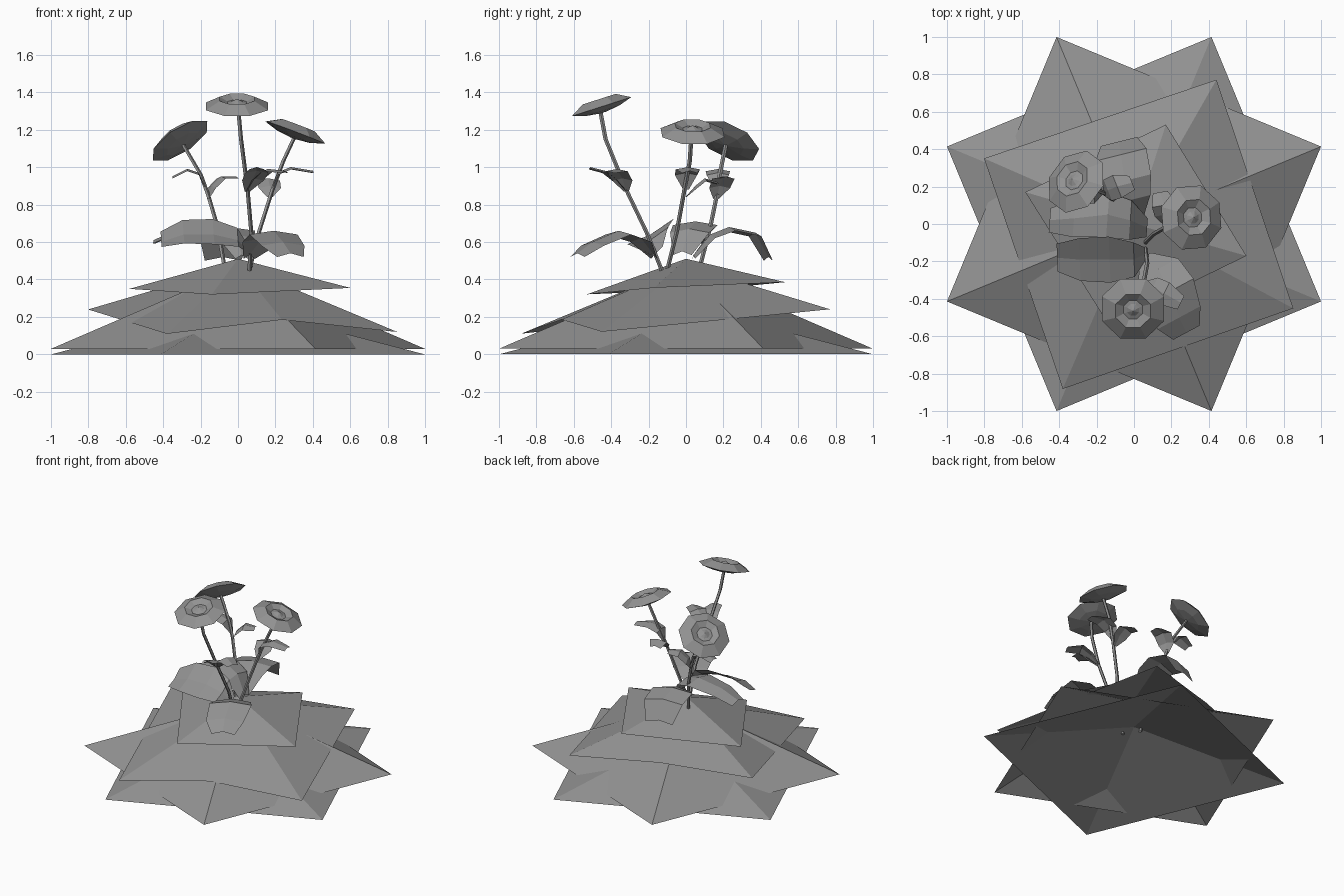
import bpy, math
from mathutils import Vector

if "Cube" in bpy.data.objects:
    bpy.data.objects.remove(bpy.data.objects["Cube"])

# Darker grey for the whole model
grey = bpy.data.materials.new("dark_grey")
grey.diffuse_color = (0.29, 0.29, 0.29, 1)
grey.use_nodes = True
grey.node_tree.nodes["Principled BSDF"].inputs["Base Color"].default_value = grey.diffuse_color


def mesh(name, verts, faces):
    me = bpy.data.meshes.new(name)
    me.from_pydata([tuple(v) for v in verts], [], faces)
    me.update()
    me.materials.append(grey)
    ob = bpy.data.objects.new(name, me)
    bpy.context.collection.objects.link(ob)
    return ob


def leaf_layer(name, corners, apex, lifts=(0, 0, 0, 0)):
    """Open four-cornered tent; lifts raise the middle of each edge."""
    c = [Vector(p) for p in corners]
    rim = []
    for i in range(4):
        rim += [c[i], (c[i] + c[(i + 1) % 4]) / 2 + Vector((0, 0, lifts[i]))]
    mesh(name, [Vector(apex)] + rim, [(0, 1 + i, 1 + (i + 1) % 8) for i in range(8)])


def stem(name, pts, r=0.012, n=5):
    verts, faces = [], []
    for p in pts:
        for k in range(n):
            a = 2 * math.pi * k / n
            verts.append(Vector(p) + Vector((r * math.cos(a), r * math.sin(a), 0)))
    for j in range(len(pts) - 1):
        for k in range(n):
            m = (k + 1) % n
            faces.append((j * n + k, j * n + m, (j + 1) * n + m, (j + 1) * n + k))
    mesh(name, verts, faces)


def bloom(name, centre, normal, n=8):
    """Octagonal dish flower lathed from a profile, tilted along its normal."""
    prof = [(0.015, -0.045), (0.10, -0.035), (0.18, -0.012), (0.10, 0.03),
            (0.055, 0.008), (0.035, 0.012)]
    q = Vector(normal).to_track_quat('Z', 'Y')
    verts, faces = [], []
    for r, z in prof:
        for k in range(n):
            a = 2 * math.pi * (k + 0.5) / n
            verts.append(q @ Vector((r * math.cos(a), r * math.sin(a), z)) + Vector(centre))
    for j in range(len(prof) - 1):
        for k in range(n):
            m = (k + 1) % n
            faces.append((j * n + k, j * n + m, (j + 1) * n + m, (j + 1) * n + k))
    verts.append(q @ Vector((0, 0, 0.03)) + Vector(centre))
    top = (len(prof) - 1) * n
    faces += [(top + k, top + (k + 1) % n, len(verts) - 1) for k in range(n)]
    faces.append(tuple(reversed(range(n))))
    mesh(name, verts, faces)


def leaf(name, pts, widths, roll=0.0, fold=0.02):
    """Folded strip along a path; negative roll lowers the left-hand side."""
    p = [Vector(v) for v in pts]
    d = p[-1] - p[0]
    side = Vector((-d.y, d.x, 0)).normalized() + Vector((0, 0, roll))
    side.normalize()
    verts, faces = [], []
    for v, w in zip(p, widths):
        dip = Vector((0, 0, fold if w > 0.05 else 0))
        verts += [v + side * w / 2 - dip, v, v - side * w / 2 - dip]
    for j in range(len(p) - 1):
        for k in (0, 1):
            a = j * 3 + k
            faces.append((a + 3, a + 4, a + 1, a))
    mesh(name, verts, faces)


# Star-shaped mound of overlapping tents
for name, start, z, top in (("mound_lower", 67.5, 0.0, 0.26), ("mound_upper", 22.5, 0.03, 0.46)):
    ang = [math.radians(start + 90 * i) for i in range(4)]
    leaf_layer(name, [(1.08 * math.cos(a), 1.08 * math.sin(a), z) for a in ang], (0, 0, top))
leaf_layer("mound_middle",
           [(-0.8, 0.35, 0.24), (-0.38, -0.88, 0.11), (0.85, -0.45, 0.12), (0.44, 0.77, 0.24)],
           (0, 0, 0.475), (0, 0.07, 0, 0.03))
leaf_layer("mound_top",
           [(-0.58, 0.17, 0.35), (-0.14, -0.53, 0.32), (0.6, -0.17, 0.355), (0.17, 0.53, 0.385)],
           (0, 0, 0.51))

# Flower stems
stem("stem_front", [(0.04, -0.07, 0.22), (0.06, -0.13, 0.45), (0.07, -0.21, 0.65),
                    (0.05, -0.32, 0.88), (0.015, -0.43, 1.15), (0, -0.46, 1.31)])
stem("stem_left", [(-0.03, 0.03, 0.22), (-0.07, 0.07, 0.45), (-0.11, 0.13, 0.68),
                   (-0.16, 0.165, 0.85), (-0.2, 0.18, 0.96), (-0.3, 0.215, 1.13)])
stem("stem_right", [(0.03, -0.08, 0.28), (0.06, -0.1, 0.45), (0.11, -0.05, 0.65),
                    (0.18, -0.01, 0.87), (0.24, 0.02, 1.03), (0.31, 0.03, 1.18)])

# Flower heads
bloom("flower_front", (-0.005, -0.455, 1.335), (0, -0.32, 1))
bloom("flower_left", (-0.315, 0.23, 1.15), (-0.65, 0.48, 1))
bloom("flower_right", (0.31, 0.035, 1.195), (0.38, 0.03, 1))

# Large drooping leaves at the base
leaf("base_leaf_left", [(0.07, -0.02, 0.55), (-0.02, 0.02, 0.67), (-0.14, 0.05, 0.71),
                        (-0.32, 0.03, 0.67), (-0.45, 0.02, 0.61)],
     (0.1, 0.21, 0.24, 0.2, 0.13))
leaf("base_leaf_front_left", [(0.06, -0.16, 0.54), (0, -0.19, 0.61), (-0.13, -0.19, 0.64),
                              (-0.29, -0.19, 0.64), (-0.41, -0.18, 0.6)],
     (0.08, 0.21, 0.28, 0.26, 0.17), roll=-0.55, fold=-0.015)
leaf("base_leaf_back", [(0.02, 0.04, 0.53), (-0.01, 0.13, 0.64), (-0.05, 0.23, 0.68),
                        (-0.07, 0.37, 0.65), (-0.08, 0.44, 0.52)], (0.07, 0.2, 0.29, 0.28, 0.2))
leaf("base_leaf_front_right", [(0.06, -0.17, 0.53), (0.13, -0.24, 0.62), (0.19, -0.36, 0.66),
                               (0.24, -0.5, 0.6), (0.28, -0.58, 0.54)], (0.07, 0.24, 0.29, 0.26, 0.16))

# Small leaf pairs on the stems
small = (0.03, 0.12, 0.13, 0.08)
for name, pts in {
    "stem_leaf_front_a": [(0.05, -0.32, 0.87), (0.08, -0.38, 0.94), (0.1, -0.43, 0.98), (0.1, -0.51, 1.0)],
    "stem_leaf_front_b": [(0.05, -0.32, 0.87), (0.1, -0.34, 0.94), (0.16, -0.37, 0.99), (0.25, -0.42, 0.98)],
    "stem_leaf_left_a": [(-0.17, 0.17, 0.88), (-0.21, 0.17, 0.97), (-0.27, 0.17, 0.99), (-0.35, 0.17, 0.95)],
    "stem_leaf_left_b": [(-0.16, 0.16, 0.83), (-0.14, 0.18, 0.9), (-0.09, 0.2, 0.95), (-0.01, 0.22, 0.95)],
    "stem_leaf_right_a": [(0.18, 0, 0.88), (0.21, 0, 0.97), (0.28, 0.01, 1.0), (0.4, 0.02, 0.98)],
    "stem_leaf_right_b": [(0.17, 0, 0.84), (0.17, 0.05, 0.9), (0.16, 0.1, 0.94), (0.14, 0.17, 0.92)],
}.items():
    leaf(name, pts, small, fold=0.012)
